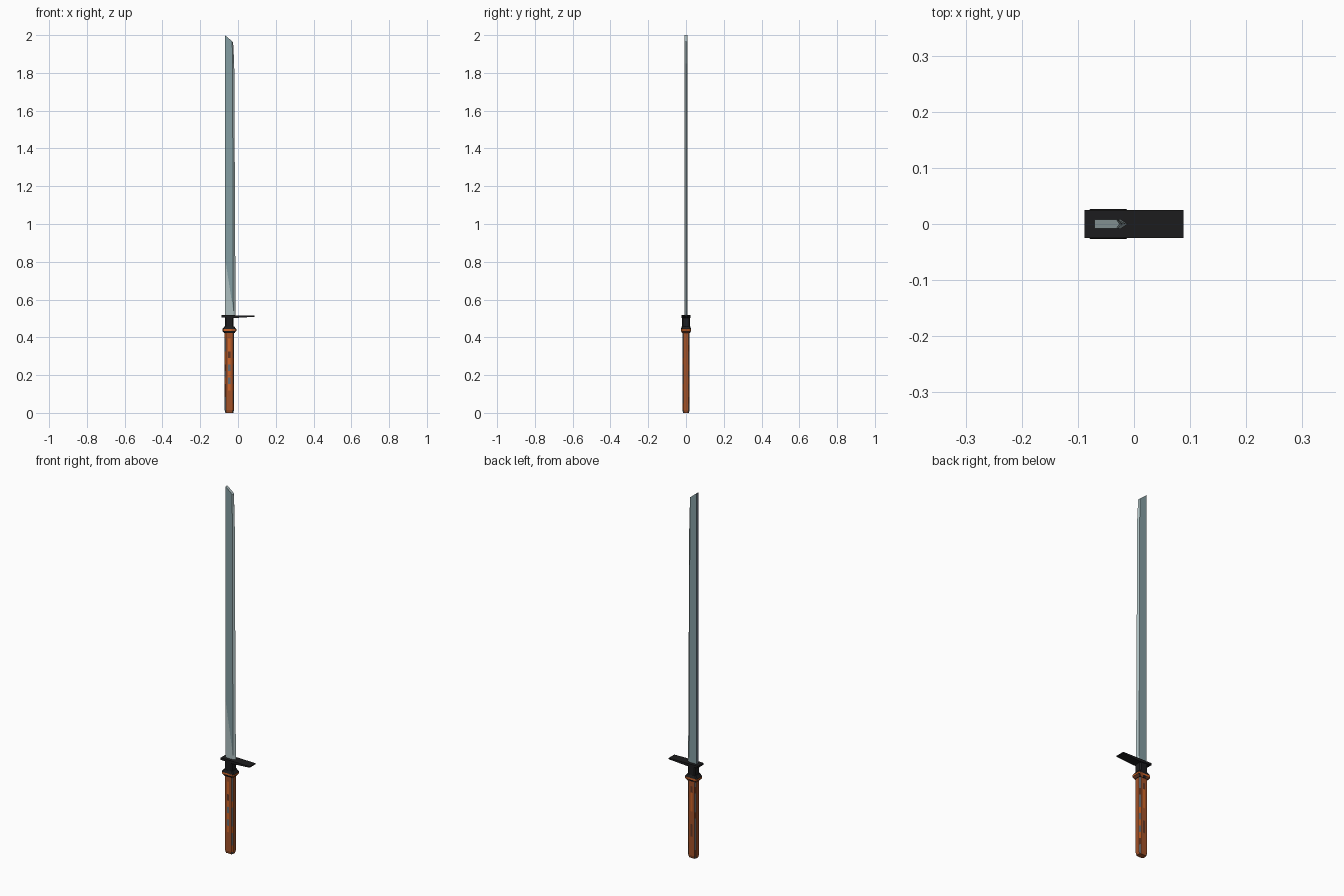
import bpy, bmesh, random

if "Cube" in bpy.data.objects:
    bpy.data.objects.remove(bpy.data.objects["Cube"])

random.seed(4)
CX = -0.046  # grip axis


def material(name, rgb):
    m = bpy.data.materials.new(name)
    m.diffuse_color = (*rgb, 1)
    m.use_nodes = True
    m.node_tree.nodes["Principled BSDF"].inputs["Base Color"].default_value = m.diffuse_color
    return m


steel = material("steel", (0.23, 0.34, 0.36))
edge_steel = material("pale_edge_steel", (0.42, 0.52, 0.53))
spine_steel = material("blue_grey_spine", (0.17, 0.20, 0.25))
black = material("black_metal", (0.012, 0.012, 0.013))
wood = material("orange_wood", (0.36, 0.085, 0.022))
bright = material("bright_orange_wood", (0.62, 0.13, 0.02))
dark = material("dark_brown_wood", (0.13, 0.04, 0.018))
worn = material("worn_grey", (0.13, 0.15, 0.17))


def loft(name, rings, mats, rule=lambda f: 0):
    """Skin a stack of equal-sized point loops and cap both ends."""
    bm = bmesh.new()
    loops = [[bm.verts.new(p) for p in r] for r in rings]
    n = len(loops[0])
    for a, b in zip(loops, loops[1:]):
        for i in range(n):
            j = (i + 1) % n
            bm.faces.new((a[i], a[j], b[j], b[i]))
    bm.faces.new(loops[0][::-1])
    bm.faces.new(loops[-1])
    bmesh.ops.recalc_face_normals(bm, faces=bm.faces)
    for f in bm.faces:
        f.normal_update()
        f.material_index = rule(f)
    me = bpy.data.meshes.new(name)
    bm.to_mesh(me)
    bm.free()
    for m in mats:
        me.materials.append(m)
    ob = bpy.data.objects.new(name, me)
    bpy.context.collection.objects.link(ob)
    return ob


def octagon(hx, hy, z, c, cx=CX):
    """Rectangle with corners chamfered by c, long sides split in three."""
    a = hx - c
    pts = [(hx, hy - c), (a, hy), (a / 3, hy), (-a / 3, hy), (-a, hy), (-hx, hy - c),
           (-hx, c - hy), (-a, -hy), (-a / 3, -hy), (a / 3, -hy), (a, -hy), (hx, c - hy)]
    return [(cx + x, y, z) for x, y in pts]


# single-edged blade: flat spine, flat sides, bevelled cutting edge
def blade_ring(ridge, edge, zs, zr, ze, t=0.008):
    return [(-0.07, -t, zs), (ridge, -t, zr), (edge, 0, ze),
            (ridge, t, zr), (-0.07, t, zs)]


def blade_rule(f):
    n, z = f.normal, f.calc_center_median().z
    if n.x < -0.9:
        return 2
    pale_foot = n.y < -0.9 and z < 0.72
    bevel = n.x > 0.3 and abs(n.y) > 0.1
    return 1 if n.z > 0.5 or pale_foot or bevel else 0


loft("blade", [blade_ring(-0.024, -0.012, 0.51, 0.51, 0.51),
               blade_ring(-0.025, -0.013, 0.83, 0.54, 0.54),
               blade_ring(-0.029, -0.020, 1.85, 1.85, 1.85),
               blade_ring(-0.031, -0.026, 2.0, 1.968, 1.963)],
     [steel, edge_steel, spine_steel], blade_rule)


# guard: flat bar thinning toward its long end
def guard_ring(x, z0, z1):
    return [(x, -0.025, z0), (x, 0.025, z0), (x, 0.025, z1), (x, -0.025, z1)]


loft("guard", [guard_ring(-0.088, 0.506, 0.517), guard_ring(-0.02, 0.502, 0.517),
               guard_ring(0.088, 0.509, 0.515)], [black])

# neck between guard and collar
loft("neck", [octagon(0.023, 0.021, 0.45, 0.006),
              octagon(0.023, 0.021, 0.508, 0.006)], [black])


# collar: swollen ring, worn orange around its band and lower lip
def collar_rule(f):
    z = f.calc_center_median().z
    if z < 0.43:
        return random.choice((0, 1, 3))
    return random.choice((1, 2, 2, 3)) if z < 0.445 and abs(f.normal.z) < 0.1 else 0


loft("collar", [octagon(0.027, 0.021, 0.422, 0.005),
                octagon(0.037, 0.027, 0.434, 0.005),
                octagon(0.037, 0.027, 0.443, 0.005),
                octagon(0.026, 0.022, 0.458, 0.005)],
     [black, wood, bright, dark], collar_rule)

# grip: chamfered wooden handle with streaks of wear
heights = [0.015 + 0.0345 * i for i in range(13)]


def grip_rule(f):
    n, c = f.normal, f.calc_center_median()
    if abs(n.x) > 0.3 and abs(n.y) > 0.3:          # chamfered corners
        return random.choice((1, 1, 1, 2, 3))
    if abs(n.y) > 0.9 and abs(c.x - CX) < 0.003:   # middle streak
        return random.choice((2, 2, 0, 1, 3)) if 0.08 < c.z < 0.40 else 0
    return 0


loft("grip", [octagon(0.021, 0.015, 0.0, 0.005)] +
     [octagon(0.0245, 0.019, z, 0.006) for z in heights],
     [wood, worn, bright, dark], grip_rule)
